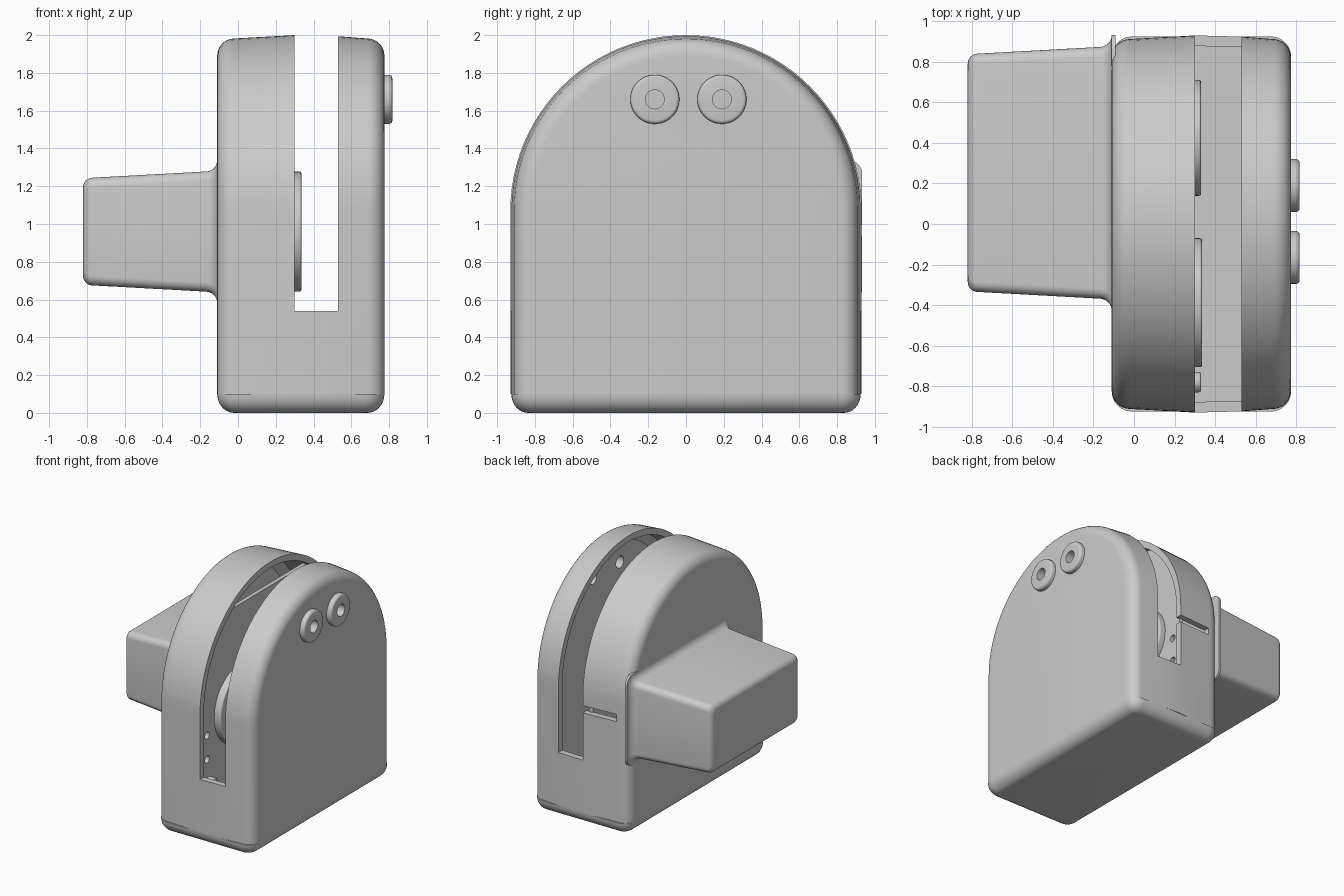
import bpy, bmesh, math
from mathutils import Matrix

if "Cube" in bpy.data.objects:
    bpy.data.objects.remove(bpy.data.objects["Cube"], do_unlink=True)

grey = bpy.data.materials.new("plain grey")
grey.use_nodes = True
colour = (0.6, 0.6, 0.6, 1)
grey.diffuse_color = colour
grey.node_tree.nodes["Principled BSDF"].inputs["Base Color"].default_value = colour


def finish(name, bm):
    bmesh.ops.recalc_face_normals(bm, faces=bm.faces)
    mesh = bpy.data.meshes.new(name)
    bm.to_mesh(mesh)
    bm.free()
    mesh.materials.append(grey)
    ob = bpy.data.objects.new(name, mesh)
    bpy.context.collection.objects.link(ob)
    return ob


def loft(name, rings):
    """Skin a list of equal-length point rings and cap both ends."""
    bm = bmesh.new()
    rows = [[bm.verts.new(p) for p in ring] for ring in rings]
    for a, b in zip(rows, rows[1:]):
        for i in range(len(a)):
            j = (i + 1) % len(a)
            bm.faces.new((a[i], a[j], b[j], b[i]))
    bm.faces.new(rows[0])
    bm.faces.new(rows[-1])
    return finish(name, bm)


def box(name, lo, hi):
    bm = bmesh.new()
    bmesh.ops.create_cube(bm, size=1)
    for v in bm.verts:
        v.co = [(a + b) / 2 + c * (b - a) for a, b, c in zip(lo, hi, v.co)]
    return finish(name, bm)


def rod(name, x0, x1, y, z, r, bevel=0):
    """Cylinder along x, with an optional rounded outer rim."""
    steps = [(x0, r), (x1, r)]
    if bevel:
        steps = [(x0, r)] + [(x1 - bevel + bevel * math.sin(t), r - bevel + bevel * math.cos(t))
                             for t in (k * math.pi / 8 for k in range(5))]
    turn = [k * math.tau / 48 for k in range(48)]
    return loft(name, [[(x, y + q * math.cos(t), z + q * math.sin(t)) for t in turn]
                       for x, q in steps])


def cut(target, cutters):
    for c in cutters:
        mod = target.modifiers.new("cut", 'BOOLEAN')
        mod.operation = 'DIFFERENCE'
        mod.solver = 'EXACT'
        mod.object = c
        c.hide_render = True
        c.hide_viewport = False
    bpy.context.view_layer.update()
    graph = bpy.context.evaluated_depsgraph_get()
    target.data = bpy.data.meshes.new_from_object(target.evaluated_get(graph))
    target.modifiers.clear()
    for c in cutters:
        bpy.data.objects.remove(c, do_unlink=True)


def arch(x, inset, bottom):
    """Round-topped outline across y and z."""
    r = 0.93 - inset
    top = [(x, r * math.cos(t), 1.07 + r * math.sin(t))
           for t in (k * math.pi / 48 for k in range(49))]
    return [(x, r, bottom)] + top + [(x, -r, bottom)]


def rounded_rect(a0, a1, b0, b1, r):
    pts = []
    corners = ((a1 - r, b1 - r), (a0 + r, b1 - r), (a0 + r, b0 + r), (a1 - r, b0 + r))
    for q, (a, b) in enumerate(corners):
        for k in range(7):
            t = (q + k / 6) * math.pi / 2
            pts.append((a + r * math.cos(t), b + r * math.sin(t)))
    return pts


# Housing: drafted arch shell with rounded side rims
quarter = [k * math.pi / 16 for k in range(9)]
R = 0.09
steps = [(-0.11 + R * (1 - math.sin(t)), 0.018 + R * (1 - math.cos(t))) for t in reversed(quarter)]
steps += [(0.3, 0), (0.53, 0.006)]
steps += [(0.775 - R * (1 - math.sin(t)), 0.018 + R * (1 - math.cos(t))) for t in quarter]
housing = loft("housing", [arch(x, d, 0.1) for x, d in steps])

# Hollow interior, open slot, rear slit and bolt holes
bolts = (-0.165, 0.19)
cutters = [
    loft("cavity", [arch(x, d, 0.05) for x, d in
                    ((-0.06, 0.14), (0, 0.07), (0.3, 0.052), (0.53, 0.058), (0.67, 0.07), (0.725, 0.14))]),
    box("slot", (0.3, -1.2, 0.54), (0.53, 1.2, 2.3)),
    box("slit", (0, 0.8, 0.935), (0.31, 1.1, 0.995)),
] + [rod("bolt_hole", 0.6, 0.9, y, 1.66, 0.05) for y in bolts]
cut(housing, cutters)

# Base plate with rounded lower edge
rings = []
for k in range(9):
    t = k * math.pi / 16
    d = R * (1 - math.sin(t))
    z = 0.1 - 0.1 * math.cos(t)
    rings.append([(a, b, z) for a, b in
                  rounded_rect(-0.11 + d, 0.775 - d, -0.925 + d, 0.925 - d, 0.1 - 0.8 * d)])
base = loft("base_plate", rings)

# Side handle: tapered block with rounded end and flared root
profile = [(-0.82 + 0.05 * (1 - math.sin(t)), 0.035 + 0.05 * (1 - math.cos(t)))
           for t in reversed(quarter)]
profile += [(-0.17 + 0.06 * math.sin(t), 0.002 - 0.06 * (1 - math.cos(t))) for t in quarter]
profile.append((-0.09, -0.058))
handle = loft("side_handle", [[(x, a, b) for a, b in
              rounded_rect(-0.37 + d, 0.875 - d, 0.64 + d, 1.28 - d, 0.05 - 0.4 * min(d, 0))]
              for x, d in profile])

# Inner mounting plate, fitted to the arch and flat on top
plate = loft("mounting_plate", [[(x, y, min(z, 1.78)) for x, y, z in arch(x, 0.045, 0.1)]
                                for x in (0.24, 0.275)])
cut(plate, [rod("plate_hole", 0.2, 0.32, y, z, 0.03)
            for y in (-0.8, 0.8) for z in (0.65, 0.85)])

# Two discs on the plate, the rear one with a ring of holes
front_disc = rod("front_disc", 0.27, 0.335, -0.388, 0.96, 0.318, 0.01)
rear_disc = rod("rear_disc", 0.27, 0.33, 0.425, 0.96, 0.286, 0.01)
cut(rear_disc, [rod("disc_hole", 0.29, 0.4, 0.425 + 0.2 * math.cos(t), 0.96 + 0.2 * math.sin(t), 0.035)
                for t in (k * math.tau / 8 for k in range(8))])
boss = rod("screw_boss", 0.27, 0.33, -0.78, 0.45, 0.05, 0.01)

# Bolt collars on the outer face
collars = []
for y in bolts:
    collar = rod("bolt_collar", 0.765, 0.817, y, 1.66, 0.13, 0.018)
    cut(collar, [rod("collar_hole", 0.7, 0.9, y, 1.66, 0.05)])
    collars.append(collar)

# Smooth shading with crisp edges
bpy.ops.object.select_all(action='DESELECT')
for ob in [housing, base, handle, plate, front_disc, rear_disc, boss] + collars:
    ob.select_set(True)
bpy.context.view_layer.objects.active = housing
bpy.ops.object.shade_smooth_by_angle(angle=math.radians(32))
